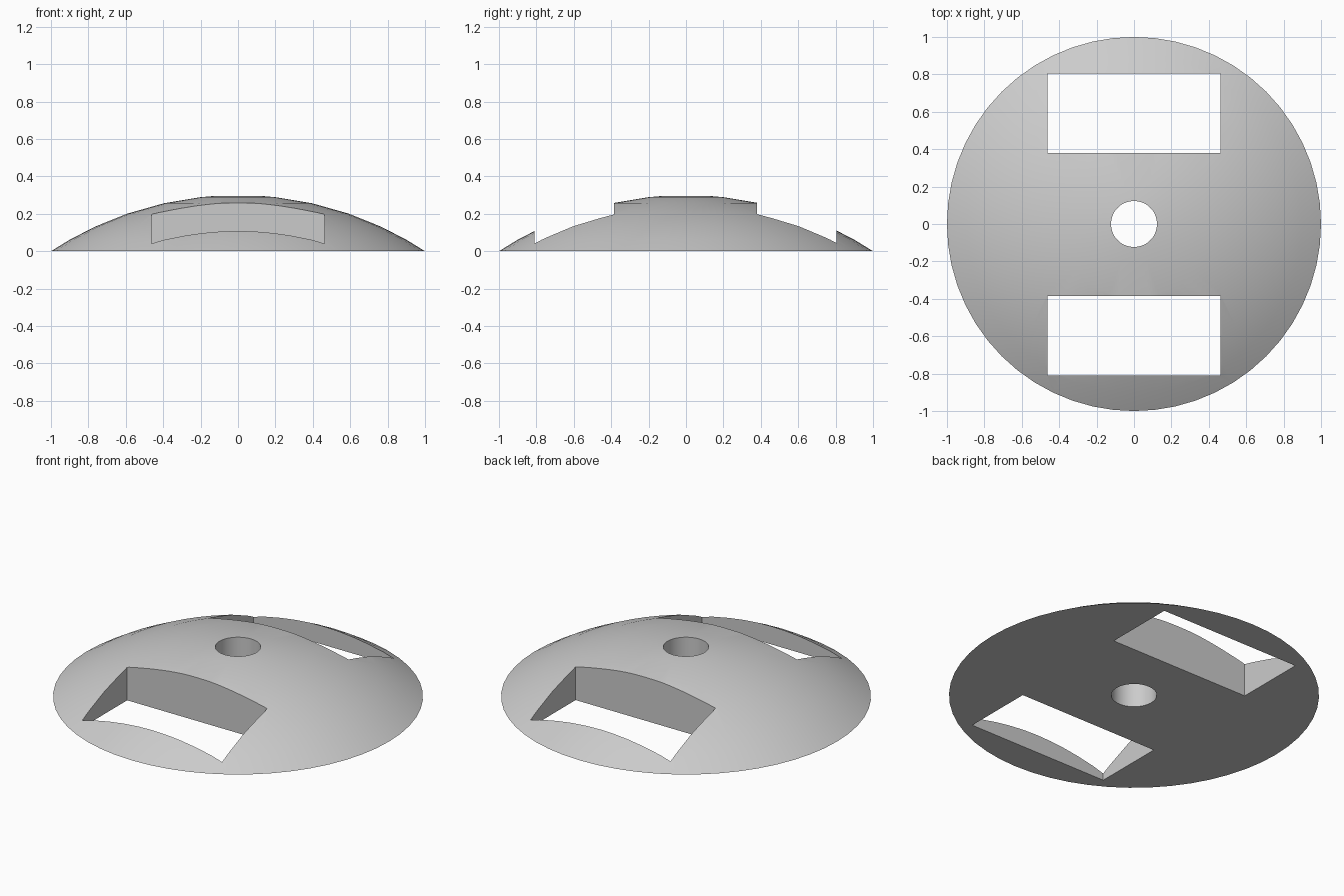
import bpy
import bmesh
import math

if "Cube" in bpy.data.objects:
    bpy.data.objects.remove(bpy.data.objects["Cube"], do_unlink=True)

SEGMENTS = 56
HEIGHT = 0.3
BORE = 0.123
RADIUS = (1 + HEIGHT ** 2) / (2 * HEIGHT)   # sphere the cap is cut from

grey = bpy.data.materials.new("plain grey")
grey.use_nodes = True
colour = (0.6, 0.6, 0.6, 1)
grey.diffuse_color = colour
grey.node_tree.nodes["Principled BSDF"].inputs["Base Color"].default_value = colour


def add_object(name, bm):
    bmesh.ops.recalc_face_normals(bm, faces=bm.faces)
    mesh = bpy.data.meshes.new(name)
    bm.to_mesh(mesh)
    bm.free()
    obj = bpy.data.objects.new(name, mesh)
    bpy.context.collection.objects.link(obj)
    mesh.materials.append(grey)
    return obj


# Solid spherical cap with a centre bore, lathed from a closed profile
radii = [BORE, 0.2, 0.395, 0.59, 0.765, 0.9, 1]
profile = [(r, math.sqrt(RADIUS ** 2 - r ** 2) - RADIUS + HEIGHT) for r in radii]
profile[-1] = (1, 0)
profile.append((BORE, 0))

bm = bmesh.new()
rings = []
for i in range(SEGMENTS):
    a = math.tau * i / SEGMENTS
    rings.append([bm.verts.new((r * math.cos(a), r * math.sin(a), z)) for r, z in profile])
for i, ring in enumerate(rings):
    after = rings[(i + 1) % SEGMENTS]
    for j in range(len(profile)):
        k = (j + 1) % len(profile)
        bm.faces.new((ring[j], after[j], after[k], ring[k]))
dome = add_object("dome", bm)

# Rectangular through slots at front and back
cutters = []
for name, side in (("front_slot_cutter", -1), ("back_slot_cutter", 1)):
    bm = bmesh.new()
    bmesh.ops.create_cube(bm, size=1)
    bmesh.ops.scale(bm, vec=(0.924, 0.425, 2), verts=bm.verts)
    bmesh.ops.translate(bm, vec=(0, side * 0.595 - 0.002, 0.1), verts=bm.verts)
    cutter = add_object(name, bm)
    cutter.hide_render = True
    cutters.append(cutter)
    cut = dome.modifiers.new(name, "BOOLEAN")
    cut.operation = "DIFFERENCE"
    cut.solver = "EXACT"
    cut.object = cutter

bpy.ops.object.select_all(action="DESELECT")
bpy.context.view_layer.objects.active = dome
dome.select_set(True)
for cutter in cutters:
    bpy.ops.object.modifier_apply(modifier=cutter.name)
for cutter in cutters:
    bpy.data.objects.remove(cutter, do_unlink=True)

# Smooth the curved surfaces and keep the cut edges crisp
bpy.ops.object.shade_smooth_by_angle(angle=math.radians(30))
